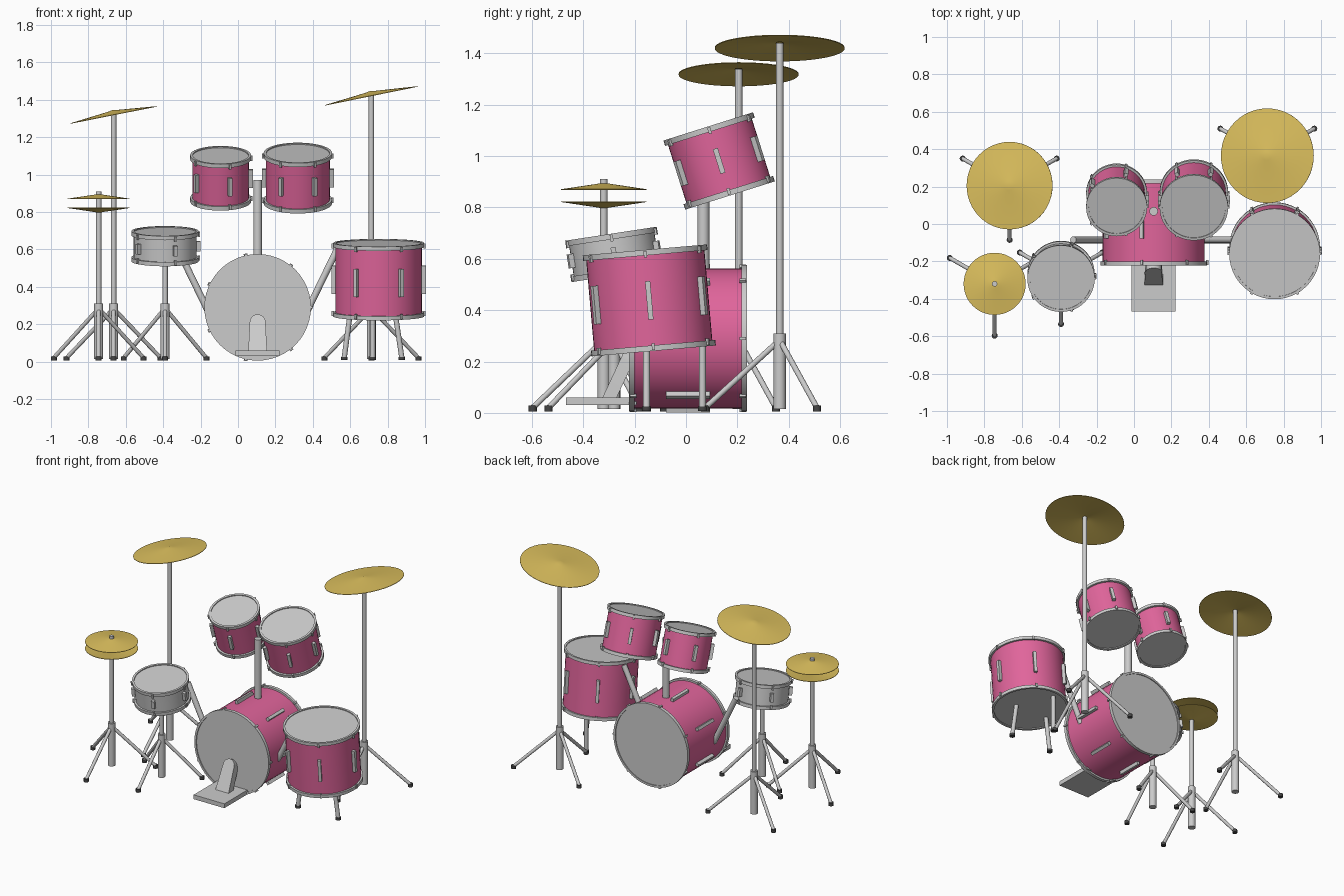
import bpy, bmesh
from math import sin, cos, pi, radians
from mathutils import Vector, Matrix

if "Cube" in bpy.data.objects:
    bpy.data.objects.remove(bpy.data.objects["Cube"])


def material(name, rgb):
    m = bpy.data.materials.new(name)
    m.diffuse_color = (*rgb, 1)
    m.use_nodes = True
    m.node_tree.nodes["Principled BSDF"].inputs["Base Color"].default_value = m.diffuse_color
    return m


PINK = material("pink_shell", (0.75, 0.13, 0.33))
GOLD = material("brass", (0.71, 0.52, 0.11))
DARK = material("rubber", (0.06, 0.06, 0.06))


def finish(name, bm, mat=None, matrix=None, smooth=True):
    bmesh.ops.recalc_face_normals(bm, faces=bm.faces)
    me = bpy.data.meshes.new(name)
    bm.to_mesh(me)
    bm.free()
    ob = bpy.data.objects.new(name, me)
    bpy.context.collection.objects.link(ob)
    if matrix:
        ob.matrix_world = matrix
    if mat:
        me.materials.append(mat)
    if smooth:
        bpy.ops.object.select_all(action='DESELECT')
        ob.select_set(True)
        bpy.context.view_layer.objects.active = ob
        bpy.ops.object.shade_smooth_by_angle(angle=radians(35))
    return ob


def lathe(name, profile, mat=None, matrix=None, closed=False, n=48):
    """Spin an (r, z) profile around local z."""
    bm = bmesh.new()
    vs = [bm.verts.new((r, 0, z)) for r, z in profile]
    pairs = list(zip(vs, vs[1:])) + ([(vs[-1], vs[0])] if closed else [])
    es = [bm.edges.new(p) for p in pairs]
    bmesh.ops.spin(bm, geom=vs + es, cent=(0, 0, 0), axis=(0, 0, 1),
                   angle=2 * pi, steps=n, use_merge=True)
    bmesh.ops.remove_doubles(bm, verts=bm.verts, dist=1e-5)
    return finish(name, bm, mat, matrix)


def rod(name, a, b, r, mat=None, n=16):
    a, b = Vector(a), Vector(b)
    d = b - a
    m = Matrix.Translation((a + b) / 2) @ d.to_track_quat('Z', 'Y').to_matrix().to_4x4()
    bm = bmesh.new()
    bmesh.ops.create_cone(bm, cap_ends=True, segments=n, radius1=r, radius2=r, depth=d.length)
    return finish(name, bm, mat, m)


def add_box(bm, size, m):
    bmesh.ops.create_cube(bm, size=1, matrix=m @ Matrix.Diagonal((*size, 1)))


def drum(name, loc, r, length, tilt, lugs, lug_len, mat=None):
    """Shell, two heads, two hoops and evenly spaced lugs around a tilted axis."""
    m = Matrix.Translation(loc) @ Matrix.Rotation(radians(tilt), 4, 'X')
    h = length / 2
    s = r - 0.012
    lathe(name + "_shell", [(s, -h + 0.008), (s, h - 0.008)], mat, m)
    for side, tag in ((1, "batter"), (-1, "resonant")):
        lathe(f"{name}_{tag}_head", [(0, side * (h - 0.006)), (r - 0.006, side * (h - 0.006))], None, m)
        lathe(f"{name}_{tag}_hoop", [(s - 0.002, side * (h - 0.022)), (r, side * (h - 0.022)),
                                     (r, side * h), (s - 0.002, side * h)], None, m, True)
    bm = bmesh.new()
    for i in range(lugs):
        turn = Matrix.Rotation(2 * pi * i / lugs, 4, 'Z')
        # lug casing, then a small claw on each hoop
        add_box(bm, (0.022, 0.02, lug_len), turn @ Matrix.Translation((s + 0.01, 0, 0)))
        for side in (1, -1):
            add_box(bm, (0.012, 0.012, 0.026),
                    turn @ Matrix.Translation((r + 0.002, 0, side * (h - 0.017))))
    finish(name + "_lugs", bm, None, m, smooth=False)


def stand(name, x, y, top, reach):
    """Tripod stand with a thick sleeve, thin pole and three splayed legs."""
    rod(name + "_sleeve", (x, y, 0.015), (x, y, 0.31), 0.024)
    rod(name + "_pole", (x, y, 0.3), (x, y, top), 0.0145)
    for i, ang in enumerate((30, 150, 270)):
        c, s = cos(radians(ang)), sin(radians(ang))
        foot = Vector((x + reach * c, y + reach * s, 0.02))
        start = Vector((x + 0.015 * c, y + 0.015 * s, 0.27))
        rod(f"{name}_leg_{i}", start, foot, 0.011, n=12)
        rod(f"{name}_foot_{i}", foot - Vector((0, 0, 0.014)), foot + Vector((0, 0, 0.008)), 0.016, DARK, 12)


def cymbal(name, loc, r, tilt=0, flip=1):
    m = Matrix.Translation(loc) @ Matrix.Rotation(radians(-tilt), 4, 'Y')
    pts = [(0, 0.028), (0.025, 0.023), (r, 0.002), (r, -0.001), (0.025, 0.019), (0, 0.024)]
    lathe(name, [(a, flip * b) for a, b in pts], GOLD, m)


# Drums
drum("bass_drum", (0.105, 0.008, 0.29), 0.285, 0.46, 90, 7, 0.17, PINK)
drum("left_tom", (-0.093, 0.129, 0.98), 0.163, 0.26, 17.5, 5, 0.10, PINK)
drum("right_tom", (0.32, 0.129, 0.981), 0.183, 0.282, 17.5, 6, 0.10, PINK)
drum("floor_tom", (0.752, -0.143, 0.438), 0.243, 0.395, 5, 6, 0.15, PINK)
drum("snare", (-0.39, -0.28, 0.617), 0.18, 0.163, 8.7, 5, 0.055)

# Tom post and the two side arms of the bass drum
rod("tom_post", (0.105, 0.068, 0.54), (0.105, 0.068, 0.97), 0.023)
for side, tag in ((-1, "left"), (1, "right")):
    rod(tag + "_bass_arm", (0.105 + side * 0.26, -0.085, 0.26),
        (0.105 + side * 0.43, -0.085, 0.61), 0.018)

# Floor tom legs
for i, (top, foot) in enumerate((((0.60, -0.154), (0.568, -0.154)),
                                 ((0.84, -0.154), (0.876, -0.154)),
                                 ((0.72, 0.064), (0.72, 0.064)))):
    a, b = Vector((*top, 0.26)), Vector((*foot, 0.02))
    rod(f"floor_tom_leg_{i}", a, b, 0.014)
    rod(f"floor_tom_foot_{i}", b - Vector((0, 0, 0.012)), b + Vector((0, 0, 0.005)), 0.018, DARK)

# Stands
stand("snare_stand", -0.39, -0.28, 0.56, 0.255)
stand("hihat_stand", -0.745, -0.32, 0.91, 0.277)
stand("left_crash_stand", -0.665, 0.205, 1.34, 0.29)
stand("right_crash_stand", 0.713, 0.365, 1.44, 0.29)

# Cymbals
cymbal("left_crash", (-0.665, 0.205, 1.318), 0.234, 11.2)
cymbal("right_crash", (0.713, 0.365, 1.42), 0.253, 11.5)
cymbal("hihat_top", (-0.745, -0.32, 0.869), 0.166)
cymbal("hihat_bottom", (-0.745, -0.32, 0.823), 0.166, flip=-1)

# Bass pedal: base plate and slanted rounded-top footboard
bm = bmesh.new()
add_box(bm, (0.235, 0.275, 0.03), Matrix.Translation((0.105, -0.33, 0.045)))
finish("pedal_plate", bm, smooth=False)

bm = bmesh.new()
outline = [(-0.05, 0), (0.05, 0)] + [(0.042 * cos(pi * i / 10), 0.17 + 0.042 * sin(pi * i / 10))
                                     for i in range(11)]
face = bm.faces.new([bm.verts.new((x, 0, z)) for x, z in outline])
ext = bmesh.ops.extrude_face_region(bm, geom=[face])
bmesh.ops.translate(bm, vec=(0, 0.05, 0), verts=[v for v in ext["geom"] if isinstance(v, bmesh.types.BMVert)])
finish("pedal_footboard", bm, None,
       Matrix.Translation((0.105, -0.325, 0.06)) @ Matrix.Rotation(radians(-25), 4, 'X'))
